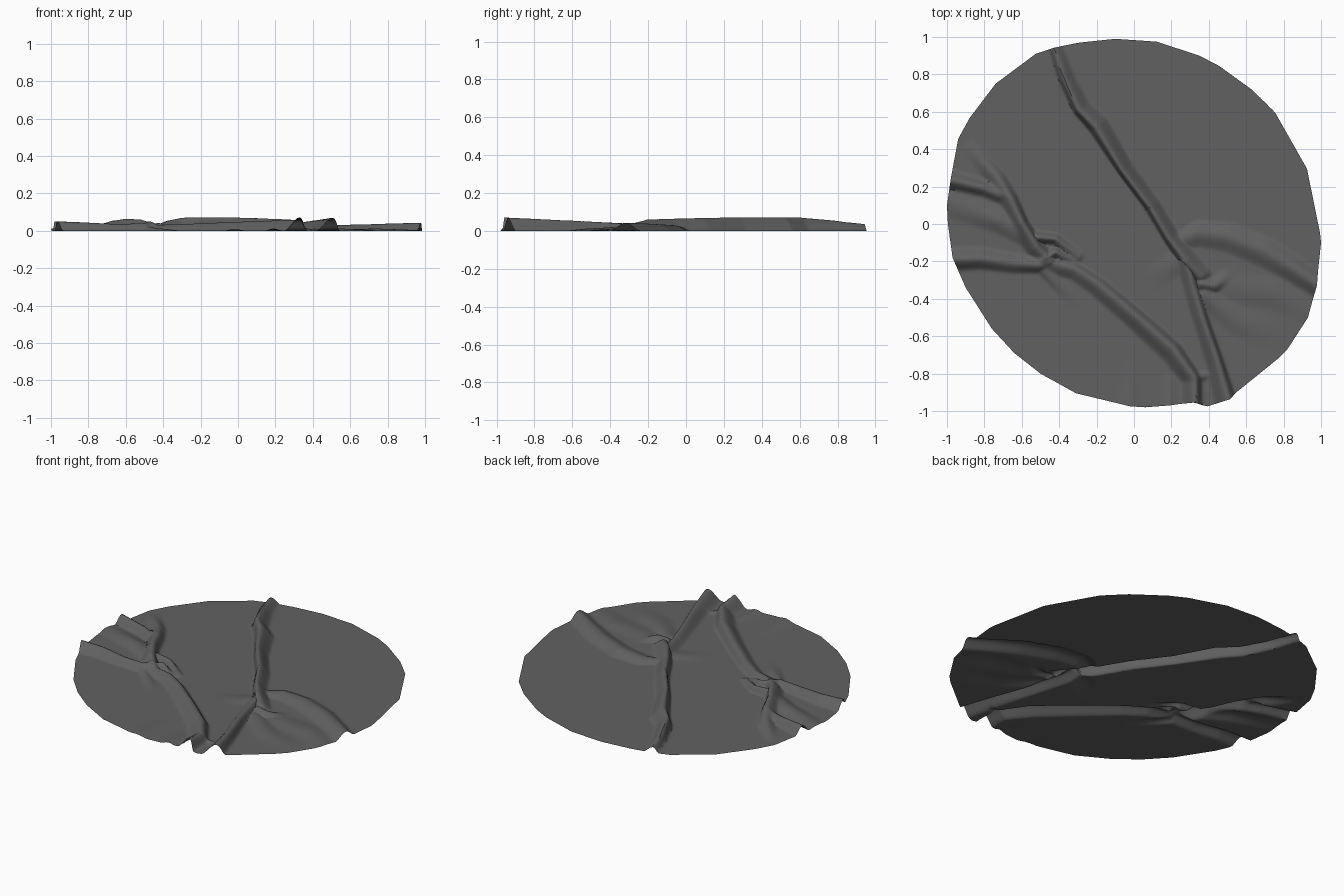
import bpy, math
from mathutils import Vector

# Cloth outline, counter-clockwise from above
OUTLINE = [(-.10, .99), (-.29, .97), (-.42, .945), (-.525, .91), (-.74, .75), (-.88, .565),
           (-.94, .455), (-.98, .24), (-1, .10), (-.995, 0), (-.97, -.18), (-.9, -.34),
           (-.76, -.56), (-.64, -.69), (-.5, -.8), (-.31, -.905), (-.02, -.975), (.06, -.98),
           (.19, -.97), (.3, -.955), (.395, -.975), (.5, -.94), (.535, -.91), (.77, -.72),
           (.82, -.67), (.93, -.5), (.975, -.335), (1, -.1), (.995, -.05), (.925, .295),
           (.755, .595), (.635, .715), (.455, .845), (.35, .9), (.12, .975)]
RINGS, STEP = 110, 0.014
segments = []


def fold(lean, *pts):
    """A crease through points (x, y, height, half width), leaning to its left side."""
    for a, b in zip(pts, pts[1:]):
        segments.append((a, b, b[0] - a[0], b[1] - a[1], lean, len(folds)))
    folds.append(lean)


folds = []
# Long upper crease
fold(-.25, (-.42, .95, .035, .045), (-.36, .78, .055, .05), (-.28, .62, .07, .055),
     (-.19, .53, .072, .065), (-.05, .30, .072, .05), (.1, .1, .068, .05),
     (.2, -.07, .064, .05), (.29, -.19, .06, .06), (.36, -.27, .04, .06))
# Continuation to the front rim
fold(.25, (.27, -.2, .045, .05), (.31, -.35, .04, .05), (.36, -.52, .05, .05),
     (.43, -.73, .06, .055), (.49, -.95, .07, .07))
# Lower diagonal crease
fold(.25, (-.47, -.21, .03, .06), (-.32, -.25, .035, .055), (-.2, -.33, .04, .06),
     (0, -.5, .048, .065), (.2, -.68, .055, .07), (.31, -.83, .06, .06), (.31, -.97, .074, .06))
fold(0, (.31, -.83, .035, .04), (.38, -.81, .01, .03))
# Left crease with its small knot
fold(-.2, (-.46, -.2, .04, .06), (-.53, -.13, .06, .06), (-.61, 0, .065, .055),
     (-.67, .13, .055, .06), (-.74, .25, .035, .06), (-.87, .4, .005, .05))
fold(0, (-.52, -.07, .045, .04), (-.42, -.08, .035, .035), (-.3, -.17, .012, .04))
fold(0, (-.5, -.2, .035, .04), (-.42, -.15, .042, .035), (-.33, -.2, .01, .04))
fold(0, (-.48, -.25, .02, .04), (-.32, -.41, .002, .05))
# Waves running out to the left rim
fold(0, (-.5, -.22, .04, .05), (-.65, -.21, .036, .06), (-.82, -.185, .045, .065), (-1, -.19, .052, .07))
fold(0, (-.68, .14, .03, .05), (-.8, .19, .04, .05), (-1, .24, .052, .06))
fold(0, (-.56, -.08, .02, .06), (-.72, .02, .025, .08), (-.98, .11, .012, .09))
# Arc to the right rim and faint ripples around it
fold(.1, (.22, -.1, .012, .05), (.35, -.05, .025, .08), (.5, -.07, .03, .09),
     (.7, -.15, .035, .09), (.85, -.24, .04, .08), (1, -.34, .043, .07))
fold(0, (.36, -.32, .035, .05), (.43, -.33, .03, .05), (.52, -.27, .003, .06))
fold(0, (.38, -.38, .02, .07), (.55, -.52, .012, .09), (.75, -.6, .002, .1))
fold(0, (.5, -.33, .008, .1), (.75, -.37, .012, .1), (.95, -.48, .004, .08))
fold(0, (.24, -.2, .012, .08), (.08, -.3, .001, .08))
fold(0, (-.02, -.78, .002, .06), (-.02, -.97, .008, .07))
fold(0, (.19, -.84, .004, .05), (.19, -.97, .012, .05))


def place(x, y):
    best = {}
    for a, b, dx, dy, lean, fid in segments:
        t = ((x - a[0]) * dx + (y - a[1]) * dy) / (dx * dx + dy * dy)
        t = min(1, max(0, t))
        ox, oy = x - a[0] - t * dx, y - a[1] - t * dy
        w = a[3] + t * (b[3] - a[3])
        q = (ox * ox + oy * oy) / (w * w)
        if q < 1:
            h = (a[2] + t * (b[2] - a[2])) * (1 - q) ** 2
            if h > best.get(fid, (0,))[0]:
                n = math.hypot(dx, dy)
                best[fid] = (h, -dy / n * lean * h, dx / n * lean * h)
    if not best:
        return (x, y, 0)
    z = sum(v[0] ** 4 for v in best.values()) ** .25
    _, sx, sy = max(best.values())
    return (x + sx, y + sy, min(z, .075))


# Subdivide the rim, then fill with concentric rings
rim = []
for p, q in zip(OUTLINE, OUTLINE[1:] + OUTLINE[:1]):
    p, q = Vector(p), Vector(q)
    n = max(1, round((q - p).length / STEP))
    rim += [p.lerp(q, i / n) for i in range(n)]
N = len(rim)
verts = [place(0, 0)]
for r in range(1, RINGS + 1):
    verts += [place(p.x * r / RINGS, p.y * r / RINGS) for p in rim]
faces = [(0, 1 + i, 1 + (i + 1) % N) for i in range(N)]
for r in range(RINGS - 1):
    a, b = 1 + r * N, 1 + (r + 1) * N
    faces += [(a + i, b + i, b + (i + 1) % N, a + (i + 1) % N) for i in range(N)]

mesh = bpy.data.meshes.new("wrinkled_cloth")
mesh.from_pydata(verts, [], faces)
cloth = bpy.data.objects.new("wrinkled_cloth", mesh)
bpy.context.collection.objects.link(cloth)
mat = bpy.data.materials.new("dark_fabric")
mat.diffuse_color = (.12, .12, .12, 1)
mesh.materials.append(mat)
bpy.context.view_layer.objects.active = cloth
cloth.select_set(True)
bpy.ops.object.shade_smooth_by_angle(angle=math.radians(50))
